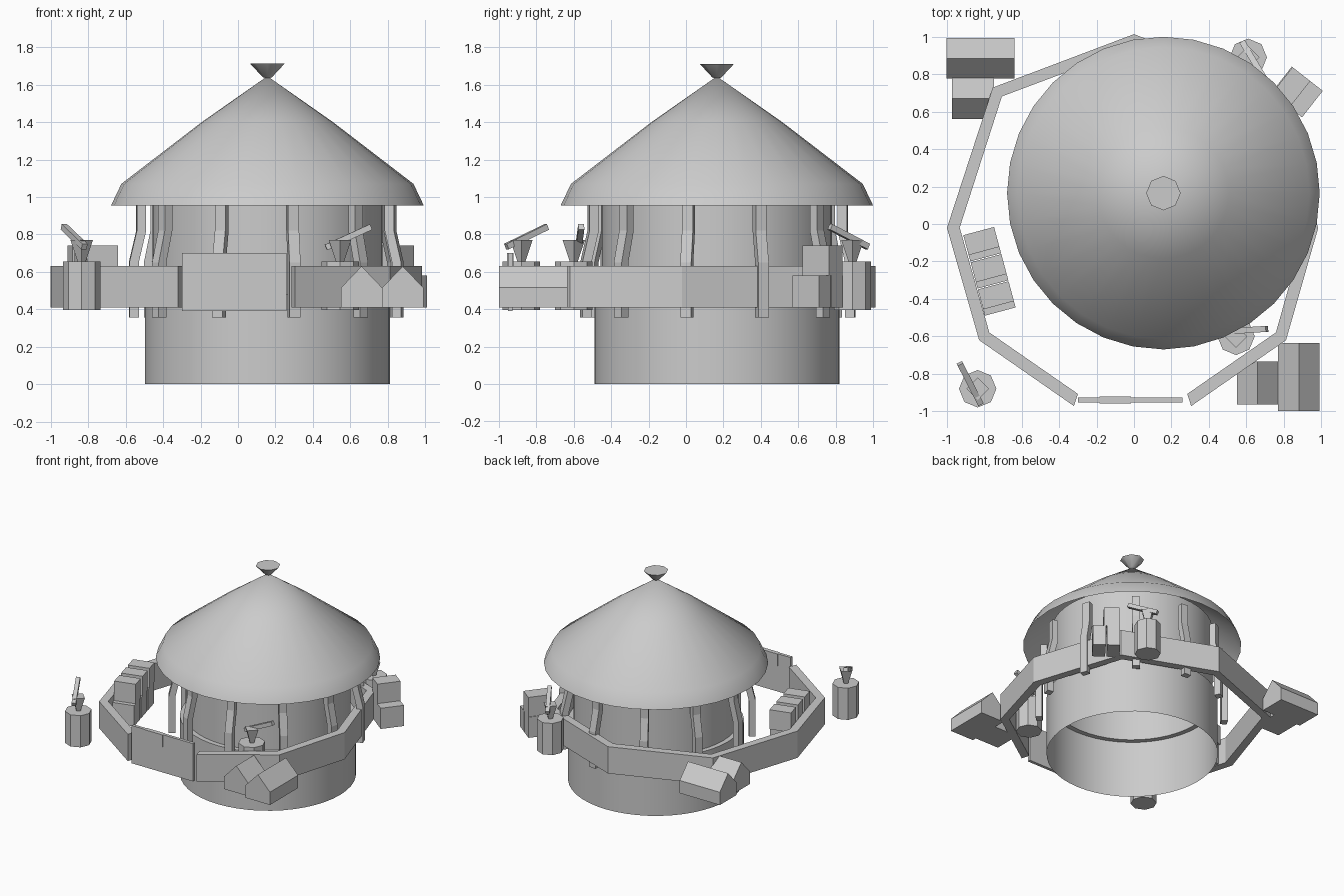
import bpy, bmesh, math
from mathutils import Vector, Matrix

if "Cube" in bpy.data.objects:
    bpy.data.objects.remove(bpy.data.objects["Cube"])

grey = bpy.data.materials.new("stone_grey")
grey.use_nodes = True
GREY = (0.6, 0.6, 0.6, 1)
grey.diffuse_color = GREY
grey.node_tree.nodes["Principled BSDF"].inputs["Base Color"].default_value = GREY

CX, CY = 0.157, 0.165
BASE = 0.41


def finish(name, bm, smooth=None, fix=True):
    if fix:
        bmesh.ops.recalc_face_normals(bm, faces=bm.faces)
    mesh = bpy.data.meshes.new(name)
    bm.to_mesh(mesh)
    bm.free()
    mesh.materials.append(grey)
    ob = bpy.data.objects.new(name, mesh)
    bpy.context.collection.objects.link(ob)
    if smooth:
        bpy.ops.object.select_all(action='DESELECT')
        ob.select_set(True)
        bpy.context.view_layer.objects.active = ob
        bpy.ops.object.shade_smooth_by_angle(angle=math.radians(smooth))
    return ob


def lathe(name, profile, sides, smooth=30):
    """Turn a (radius, height) profile around the tower axis."""
    bm = bmesh.new()
    verts = [bm.verts.new((CX + r, CY, z)) for r, z in profile]
    edges = [bm.edges.new(p) for p in zip(verts, verts[1:])]
    bmesh.ops.spin(bm, geom=verts + edges, cent=(CX, CY, 0), axis=(0, 0, 1),
                   angle=2 * math.pi, steps=sides)
    bmesh.ops.remove_doubles(bm, verts=bm.verts, dist=0.0005)
    return finish(name, bm, smooth)


def prism(name, section, length, matrix):
    """Extrude an (x, z) section along y, centred, then place it."""
    bm = bmesh.new()
    face = bm.faces.new([bm.verts.new((x, -length / 2, z)) for x, z in section])
    out = bmesh.ops.extrude_face_region(bm, geom=[face])
    moved = [g for g in out["geom"] if isinstance(g, bmesh.types.BMVert)]
    bmesh.ops.translate(bm, verts=moved, vec=(0, length, 0))
    bm.transform(matrix)
    return finish(name, bm)


def box(name, centre, size, turn=0):
    w, h = size[0] / 2, size[2] / 2
    place = Matrix.Translation(centre) @ Matrix.Rotation(math.radians(turn), 4, 'Z')
    return prism(name, [(-w, -h), (w, -h), (w, h), (-w, h)], size[1], place)


# Tower: hollow base, stepped upper wall, conical roof and finial
lathe("tower_wall", [(0.655, 0), (0.655, 0.48), (0.615, 0.48), (0.615, 1.1)], 48)
lathe("roof", [(0.835, 0.955), (0.78, 1.07), (0.35, 1.4), (0, 1.645)], 32, 50)
lathe("finial", [(0, 1.63), (0.025, 1.64), (0.092, 1.712), (0, 1.712)], 8, 50)

# Bent posts under the eaves
POSTS = 11
post_path = [(0.675, 0.99), (0.675, 0.82), (0.715, 0.65), (0.715, 0.355)]
section = [(r + 0.025, z) for r, z in post_path]
section += [(r - 0.025, z) for r, z in reversed(post_path)]
for i in range(POSTS):
    angle = math.radians(-13) + i * 2 * math.pi / POSTS
    prism("post", section, 0.06,
          Matrix.Translation((CX, CY, 0)) @ Matrix.Rotation(angle, 4, 'Z'))

# Ring wall, open at the front
half = [(-0.31, -0.94), (-0.80, -0.60), (-0.965, -0.02), (-0.73, 0.705)]
path = half + [(0, 0.98)] + [(-x - 0.015, y) for x, y in reversed(half)]
bm = bmesh.new()
rings = []
for x, y in path:
    p = Vector((x, y, 0))
    d = p.normalized() * 0.034
    rings.append([bm.verts.new(p + d * s + Vector((0, 0, z)))
                  for s, z in ((1, BASE), (1, 0.63), (-1, 0.63), (-1, BASE))])
for a, b in zip(rings, rings[1:]):
    for k in range(4):
        bm.faces.new((a[k], a[k - 1], b[k - 1], b[k]))
bm.faces.new(rings[0])
bm.faces.new(rings[-1])
finish("ring_wall", bm)

# Front gate with its latch block
box("gate", (-0.02, -0.94, 0.545), (0.56, 0.025, 0.31))
box("gate_block", (-0.1, -0.94, 0.65), (0.17, 0.035, 0.1))


# Gabled huts in two pairs
def hut(x, y, width, length, turn):
    w = width / 2
    gable = [(-w, 0), (w, 0), (w, 0.105), (0, 0.22), (-w, 0.105)]
    prism("hut", gable, length, Matrix.Translation((x, y, BASE))
          @ Matrix.Rotation(math.radians(turn), 4, 'Z'))


hut(0.88, -0.817, 0.22, 0.365, 0)
hut(0.66, -0.85, 0.22, 0.23, 0)
hut(-0.82, 0.885, 0.215, 0.365, 90)
hut(-0.86, 0.67, 0.22, 0.225, 90)


# Stacked crates
def crate(origin, turn, offset, z, size):
    spot = Matrix.Rotation(math.radians(turn), 3, 'Z') @ Vector((*offset, 0))
    box("crate", (origin[0] + spot.x, origin[1] + spot.y, z), size, turn)


for i in (-1, 0, 1):
    crate((-0.77, -0.26), 15, (0, i * 0.15), 0.495, (0.17, 0.13, 0.17))
    crate((-0.77, -0.26), 15, (0, i * 0.15 + 0.025), 0.66, (0.17, 0.11, 0.16))
for side in (-1, 1):
    crate((0.87, 0.705), -38, (side * 0.055, 0), 0.495, (0.1, 0.18, 0.17))
crate((0.87, 0.705), -38, (-0.04, 0), 0.66, (0.12, 0.18, 0.16))


# Barrels, each with a stand and a tilted bar
def barrel_set(x, y, low, high):
    for name, sides, r1, r2, z1, z2 in (("barrel", 8, 0.1, 0.1, 0.395, 0.655),
                                        ("stand", 4, 0.02, 0.06, 0.65, 0.77)):
        bm = bmesh.new()
        bmesh.ops.create_cone(bm, cap_ends=True, segments=sides, radius1=r1,
                              radius2=r2, depth=z2 - z1)
        bm.transform(Matrix.Translation((x, y, (z1 + z2) / 2)))
        finish(name, bm)
    a, b = Vector(low), Vector(high)
    w = 0.016
    turn = (b - a).to_track_quat('Y', 'Z').to_matrix().to_4x4()
    prism("tilted_bar", [(-w, -w), (w, -w), (w, w), (-w, w)], (b - a).length,
          Matrix.Translation((a + b) / 2) @ turn)


barrel_set(-0.835, -0.88, (-0.82, -0.96, 0.735), (-0.93, -0.745, 0.84))
barrel_set(0.545, -0.6, (0.47, -0.575, 0.73), (0.71, -0.56, 0.84))
barrel_set(0.61, 0.89, (0.58, 0.97, 0.735), (0.70, 0.77, 0.84))
